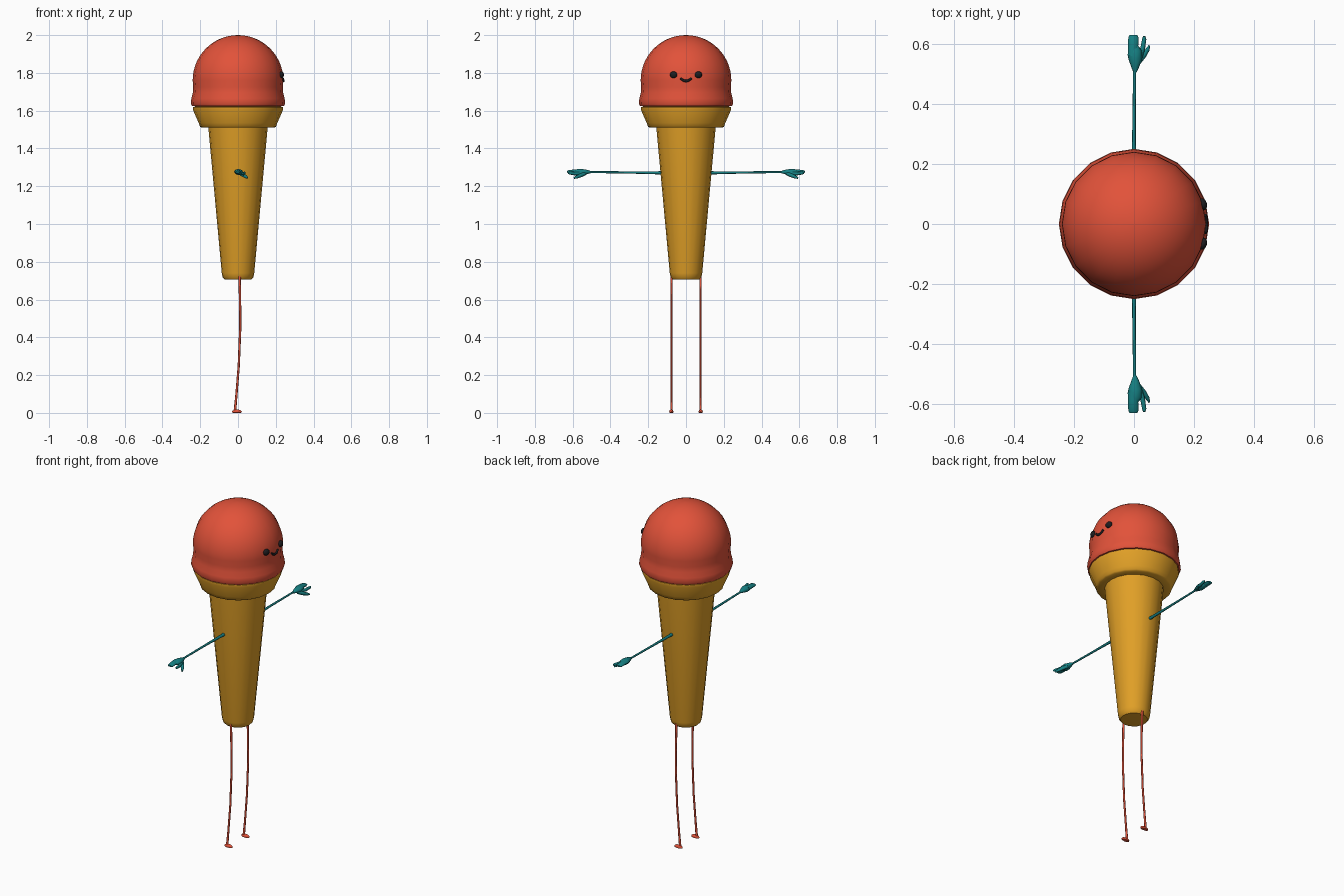
import bpy, bmesh, math
from mathutils import Vector

if "Cube" in bpy.data.objects:
    bpy.data.objects.remove(bpy.data.objects["Cube"])


def material(name, rgb):
    m = bpy.data.materials.new(name)
    m.diffuse_color = (*rgb, 1)
    m.use_nodes = True
    m.node_tree.nodes["Principled BSDF"].inputs["Base Color"].default_value = m.diffuse_color
    return m


RED = material("scoop red", (0.76, 0.085, 0.042))
GOLD = material("wafer gold", (0.75, 0.35, 0.02))
TEAL = material("teal", (0.008, 0.22, 0.23))
BLACK = material("black", (0.012, 0.012, 0.014))


def finish(bm, name, mat, angle=40):
    bmesh.ops.recalc_face_normals(bm, faces=bm.faces[:])
    me = bpy.data.meshes.new(name)
    bm.to_mesh(me)
    bm.free()
    me.materials.append(mat)
    ob = bpy.data.objects.new(name, me)
    bpy.context.collection.objects.link(ob)
    bpy.ops.object.select_all(action='DESELECT')
    ob.select_set(True)
    bpy.context.view_layer.objects.active = ob
    bpy.ops.object.shade_smooth_by_angle(angle=math.radians(angle))
    return ob


def skin(bm, rings):
    """Join rings of equal length and cap both ends."""
    n = len(rings[0])
    for a, b in zip(rings, rings[1:]):
        for i in range(n):
            j = (i + 1) % n
            bm.faces.new((a[i], a[j], b[j], b[i]))
    bm.faces.new(rings[0])
    bm.faces.new(rings[-1])


def lathe(name, profile, mat, n=20):
    bm = bmesh.new()
    rings = [[bm.verts.new((r * math.cos(2 * math.pi * i / n),
                            r * math.sin(2 * math.pi * i / n), z))
              for i in range(n)] for r, z in profile]
    skin(bm, rings)
    return finish(bm, name, mat)


def tube(bm, path, n=8):
    """path: (x, y, z, half width toward x, half width across)."""
    pts = [Vector(p[:3]) for p in path]
    rings = []
    for k, p in enumerate(path):
        t = (pts[min(k + 1, len(pts) - 1)] - pts[max(k - 1, 0)]).normalized()
        u = Vector((1, 0, 0))
        u = (u - t * u.dot(t)).normalized()
        v = t.cross(u)
        rings.append([bm.verts.new(pts[k]
                      + u * p[3] * math.cos(2 * math.pi * i / n)
                      + v * p[4] * math.sin(2 * math.pi * i / n))
                      for i in range(n)])
    skin(bm, rings)


def tubes(name, paths, mat, side=1):
    bm = bmesh.new()
    for path in paths:
        tube(bm, [(p[0], side * p[1], *p[2:]) for p in path])
    return finish(bm, name, mat, 60)


# Ice cream scoop: flared skirt, then a dome
skirt = [(0.20, 1.622), (0.243, 1.624), (0.25, 1.637), (0.247, 1.665),
         (0.239, 1.695), (0.237, 1.725)]
dome = [(0.24 * math.cos(a), 1.76 + 0.24 * math.sin(a))
        for a in [math.radians(89.5) * k / 14 for k in range(15)]]
lathe("scoop", skirt + dome, RED)

# Wafer cone with its cup
lathe("cone", [(0.055, 0.706), (0.072, 0.707), (0.081, 0.717), (0.086, 0.74),
               (0.157, 1.51), (0.193, 1.51), (0.202, 1.516), (0.208, 1.535),
               (0.239, 1.605), (0.239, 1.62), (0.225, 1.621)], GOLD)

# Eyes lie flat on the dome
for s, side in ((1, "left"), (-1, "right")):
    bm = bmesh.new()
    bmesh.ops.create_uvsphere(bm, u_segments=12, v_segments=8, radius=1)
    bmesh.ops.scale(bm, vec=(0.013, 0.02, 0.018), verts=bm.verts[:])
    eye = finish(bm, side + "_eye", BLACK, 60)
    eye.location = (0.230, s * 0.066, 1.79)
    eye.rotation_euler = (0, 0, s * math.radians(16))

# Smile
smile = []
for k in range(9):
    f = k / 4 - 1
    y, z = 0.03 * f, 1.757 + 0.016 * f * f
    r = 0.007 - 0.002 * f * f
    smile.append((math.sqrt(0.24 ** 2 - y * y - (z - 1.76) ** 2), y, z, r, r))
tubes("mouth", [smile], BLACK)

for s, side in ((1, "left"), (-1, "right")):
    # Thin arm
    tubes(side + "_arm", [[(0, 0.12, 1.271, .010, .010), (0, 0.15, 1.271, .008, .008),
                           (0, 0.30, 1.273, .006, .006), (0.002, 0.52, 1.275, .005, .005)]],
          TEAL, s)
    # Hand: palm, mitten of fingers, loose finger, thumb
    palm = [(0.003, 0.505, 1.275, .006, .006), (0.004, 0.525, 1.275, .014, .012),
            (0.004, 0.55, 1.275, .023, .016), (0.003, 0.575, 1.276, .023, .015),
            (0.0, 0.59, 1.276, .015, .010)]
    mitten = [(-0.004, 0.56, 1.277, .017, .013), (-0.003, 0.59, 1.278, .017, .011),
              (-0.002, 0.62, 1.276, .017, .009), (-0.002, 0.629, 1.275, .013, .005)]
    finger = [(0.02, 0.555, 1.270, .009, .009), (0.029, 0.585, 1.266, .008, .009),
              (0.034, 0.615, 1.270, .007, .008), (0.034, 0.625, 1.271, .004, .004)]
    thumb = [(0.012, 0.535, 1.268, .009, .010), (0.032, 0.56, 1.256, .009, .010),
             (0.045, 0.58, 1.248, .007, .008), (0.051, 0.593, 1.243, .003, .004)]
    tubes(side + "_hand", [palm, mitten, finger, thumb], TEAL, s)
    # Thin leg with a slight bend, and a little foot
    y = 0.077
    tubes(side + "_leg", [[(0.008, y, 0.725, .007, .006), (0.011, y, 0.60, .006, .005),
                           (0.012, y, 0.45, .006, .005), (0.004, y, 0.25, .006, .005),
                           (-0.008, y, 0.10, .006, .005), (-0.016, y, 0.012, .007, .006)]],
          RED, s)
    bm = bmesh.new()
    bmesh.ops.create_uvsphere(bm, u_segments=12, v_segments=8, radius=1)
    for v in bm.verts:
        v.co = (v.co.x * 0.026 - 0.006, v.co.y * 0.011 + s * 0.078,
                max(v.co.z, -0.5) * 0.012 + 0.006)
    finish(bm, side + "_foot", RED)
